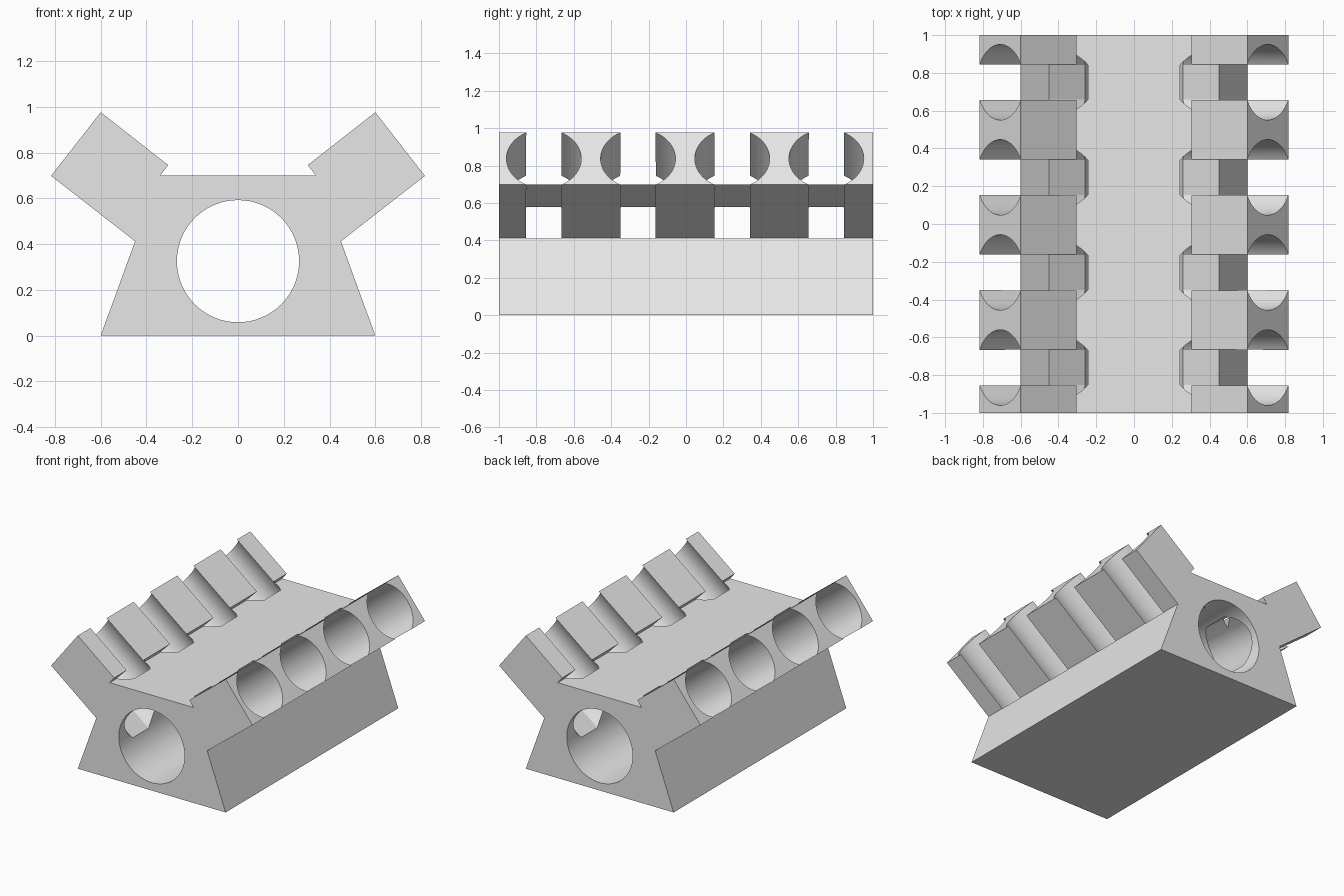
import bpy, bmesh, math
from mathutils import Vector

default = bpy.data.objects.get("Cube")
if default:
    bpy.data.objects.remove(default, do_unlink=True)

# Single metal colour
metal = bpy.data.materials.new("grey_metal")
metal.use_nodes = True
colour = (0.8, 0.8, 0.8, 1)
metal.diffuse_color = colour
metal.node_tree.nodes["Principled BSDF"].inputs["Base Color"].default_value = colour


def prism(name, outline, sweep):
    """Closed solid made by sweeping a flat outline along a vector."""
    bm = bmesh.new()
    base = bm.faces.new([bm.verts.new(p) for p in outline])
    swept = bmesh.ops.extrude_face_region(bm, geom=[base], use_keep_orig=True)
    moved = [g for g in swept["geom"] if isinstance(g, bmesh.types.BMVert)]
    bmesh.ops.translate(bm, verts=moved, vec=sweep)
    bmesh.ops.recalc_face_normals(bm, faces=bm.faces)
    mesh = bpy.data.meshes.new(name)
    bm.to_mesh(mesh)
    bm.free()
    mesh.materials.append(metal)
    obj = bpy.data.objects.new(name, mesh)
    bpy.context.collection.objects.link(obj)
    return obj


def cut(target, cutter):
    """Subtract the cutter from the target and discard it."""
    cutter.hide_render = True
    mod = target.modifiers.new("cut", "BOOLEAN")
    mod.operation = "DIFFERENCE"
    mod.solver = "EXACT"
    mod.object = cutter
    bpy.context.view_layer.objects.active = target
    bpy.ops.object.modifier_apply(modifier=mod.name)
    bpy.data.objects.remove(cutter, do_unlink=True)


# Engine block: half section mirrored, swept front to back
half = [(0.6, 0), (0.45, 0.412), (0.817, 0.698), (0.6, 0.976), (0.305, 0.745), (0.34, 0.7)]
section = half + [(-x, z) for x, z in reversed(half)]
block = prism("engine_block", [(x, -1, z) for x, z in section], Vector((0, 2, 0)))

# Crankshaft tunnel
ring = [2 * math.pi * i / 64 for i in range(64)]
tunnel = [(0.267 * math.cos(a), -1.1, 0.325 + 0.267 * math.sin(a)) for a in ring]
cut(block, prism("tunnel_cutter", tunnel, Vector((0, 2.2, 0))))

# Piston bores: round ends in y, flattened to the thickness of the bank
radius, flat = 0.2, 0.1775
limit = math.asin(flat / radius)
steps = 24
arc = [limit * (2 * i / steps - 1) for i in range(steps + 1)]
bore = [(radius * math.sin(a), radius * math.cos(a)) for a in arc]
bore += [(-u, -v) for u, v in bore]

for side in (1, -1):
    deck = Vector((side * 0.7085, 0, 0.837))
    axis = Vector((side * 0.788, 0, 0.615))
    across = Vector((side * -0.615, 0, 0.788))
    for i in range(4):
        centre = deck - axis * 0.83 + Vector((0, -0.76 + 0.5035 * i, 0))
        outline = [centre + across * u + Vector((0, v, 0)) for u, v in bore]
        cut(block, prism("bore_cutter", outline, axis * 1.0))

# Smooth bores, crisp machined edges
bpy.ops.object.select_all(action="DESELECT")
block.select_set(True)
bpy.context.view_layer.objects.active = block
bpy.ops.object.shade_smooth_by_angle(angle=math.radians(25))
